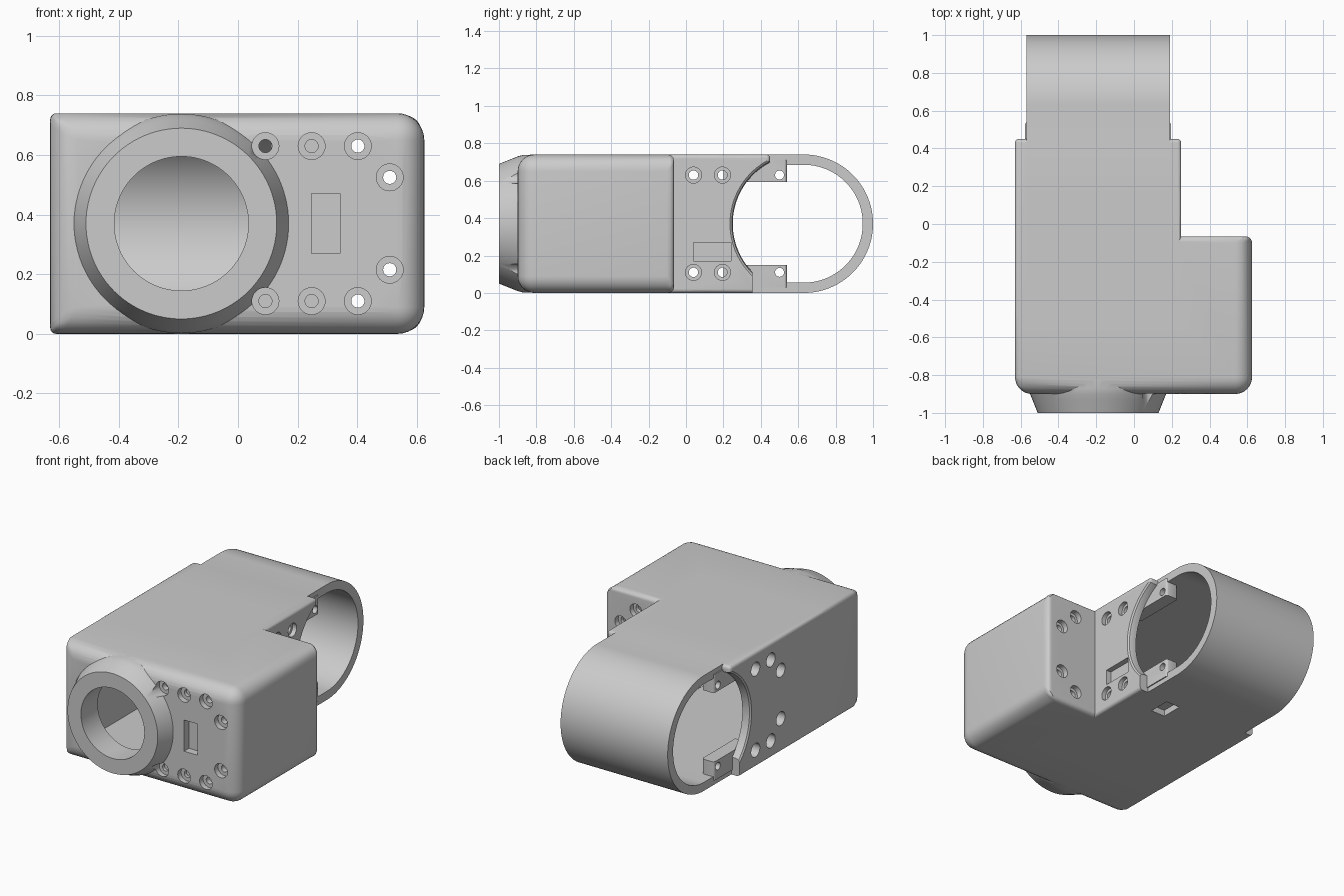
import bpy, bmesh, math
from mathutils import Vector

if "Cube" in bpy.data.objects:
    bpy.data.objects.remove(bpy.data.objects["Cube"])


def make(name, bm):
    bmesh.ops.recalc_face_normals(bm, faces=bm.faces)
    me = bpy.data.meshes.new(name)
    bm.to_mesh(me)
    bm.free()
    ob = bpy.data.objects.new(name, me)
    bpy.context.collection.objects.link(ob)
    return ob


def rings_to_solid(name, rings):
    # skin a list of equal-length loops and cap both ends
    bm = bmesh.new()
    vs = [[bm.verts.new(p) for p in r] for r in rings]
    n = len(vs[0])
    for a, b in zip(vs, vs[1:]):
        for i in range(n):
            bm.faces.new((a[i], a[(i + 1) % n], b[(i + 1) % n], b[i]))
    bm.faces.new(vs[0])
    bm.faces.new(vs[-1])
    return make(name, bm)


def lathe(name, axis, u, z, profile, n=32):
    # profile of (position along axis, radius); u is the other horizontal coordinate
    rings = []
    for t, r in profile:
        ring = []
        for i in range(n):
            a = 2 * math.pi * i / n
            h, v = u + r * math.cos(a), z + r * math.sin(a)
            ring.append((t, h, v) if axis == 'X' else (h, t, v))
        rings.append(ring)
    return rings_to_solid(name, rings)


def box(name, x0, x1, y0, y1, z0, z1):
    return rings_to_solid(name, [[(x0, y0, z), (x1, y0, z), (x1, y1, z), (x0, y1, z)]
                                 for z in (z0, z1)])


def stadium(name, x0, x1, y0, cy, r, n=64):
    # flat start at y0, half-round end centred on cy
    pts = [(y0, CZ - r), (y0 * .5 + cy * .5, CZ - r)]
    pts += [(cy + r * math.cos(a), CZ + r * math.sin(a))
            for a in [math.pi * (i / n - .5) for i in range(n + 1)]]
    pts += [(y0 * .5 + cy * .5, CZ + r), (y0, CZ + r)]
    return rings_to_solid(name, [[(x, y, z) for y, z in pts] for x in (x0, x1)])


def apply_mods(ob):
    dg = bpy.context.evaluated_depsgraph_get()
    me = bpy.data.meshes.new_from_object(ob.evaluated_get(dg))
    ob.modifiers.clear()
    ob.data = me


def boolean(ob, other, op='DIFFERENCE'):
    m = ob.modifiers.new('b', 'BOOLEAN')
    m.operation, m.object, m.solver = op, other, 'EXACT'
    apply_mods(ob)
    bpy.data.objects.remove(other)


def round_edges(ob, weight, width, seg=8):
    # weight(midpoint, direction) gives each edge's share of the bevel width
    bm = bmesh.new()
    bm.from_mesh(ob.data)
    lay = bm.edges.layers.float.new('bevel_weight_edge')
    for e in bm.edges:
        a, b = e.verts
        e[lay] = weight((a.co + b.co) / 2)
    bm.to_mesh(ob.data)
    bm.free()
    m = ob.modifiers.new('r', 'BEVEL')
    m.limit_method, m.width, m.segments = 'WEIGHT', width, seg
    apply_mods(ob)


CZ = .37
ZS = (.11, .63)

# wide front block with soft front and right edges
body = box('housing', -.63, .625, -.9, -.065, 0, .74)


def front_weight(p):
    if p.y < -.89 or (p.x > .6 and -.8 < p.y < -.1):
        return 1
    if p.y > -.1:
        return 0 if p.x < -.6 else .4
    return .22


round_edges(body, front_weight, .09)

# long block whose end becomes the curved side plates
main = box('long_block', -.63, .25, -.5, .45, 0, .74)
round_edges(main, lambda p: 1 if p.y > -.49 else 0, .02, 4)
boolean(body, main, 'UNION')

# rounded arc cut out of the side plates, with blunt lower tips
boolean(body, lathe('arc_cut', 'X', .62, CZ,
                    [(-.66, .40), (-.63, .385), (-.622, .375), (-.605, .37), (.225, .37),
                     (.242, .375), (.25, .385), (.28, .40)], 128))
boolean(body, box('tip_cut', -.7, .3, .355, .5, -.1, .2))

# round-ended sleeve and flared collar
boolean(body, stadium('sleeve', -.57, .19, -.3, .63, .37), 'UNION')
boolean(body, lathe('collar', 'Y', -.19, CZ,
                    [(-1, .32), (-.93, .348), (-.9, .36), (-.87, .368), (-.8, .3695), (-.7, .3695)], 96),
        'UNION')

# hollow inside and front bore
boolean(body, stadium('main_cavity', -.575, .195, -.83, .63, .315))
boolean(body, box('side_cavity', .1, .565, -.829, -.125, .056, .684))
boolean(body, lathe('bore', 'Y', -.19, CZ, [(-1.1, .225), (-.7, .225)], 96))

# screw tabs inside the sleeve opening
for x0, x1 in ((-.577, -.49), (.11, .197)):
    for z0, z1 in ((.03, .15), (.592, .71)):
        tab = box('tab', x0, x1, .2, .54, z0, z1)
        round_edges(tab, lambda p: 1 if p.y > .53 and abs(p.x - (x0 + x1) / 2) > .01 and abs(p.z - CZ) < .3 else 0,
                    .015, 3)
        boolean(body, tab, 'UNION')
for z in ZS:
    boolean(body, lathe('tab_hole', 'X', .5, z, [(-.7, .024), (.3, .024)], 24))

# counterbored screw holes in the front face; the middle ones are blind
for x, dz, through in ((.092, .26, 0), (.247, .26, 0), (.402, .26, 1), (.509, .155, 1)):
    for s in (-1, 1):
        deep = -.78 if through or (s > 0 and x < .1) else -.845
        boolean(body, lathe('front_hole', 'Y', x, CZ + s * dz,
                            [(-1.1, .045), (-.865, .045), (-.865, .022), (deep, .022)]))
        if through:
            boolean(body, lathe('back_hole', 'Y', x, CZ + s * dz,
                                [(-.2, .024), (-.1, .024), (-.1, .042), (.1, .042)]))

# screw holes in the two side plates
for y, dz in ((.04, .26), (.195, .26), (-.06, .155)):
    for s in (-1, 1):
        boolean(body, lathe('left_hole', 'X', y, CZ + s * dz, [(-.7, .044), (-.55, .044)]))
        if y > 0:
            boolean(body, lathe('right_hole', 'X', y, CZ + s * dz,
                                [(.15, .025), (.222, .025), (.222, .043), (.3, .043)]))

# shallow rectangular pockets
for b in ((.247, .342, -1, -.85, .27, .47), (.215, .3, .04, .24, .17, .27),
          (-.07, .03, .2, .34, -.1, .04)):
    boolean(body, box('pocket', *b))

bpy.ops.object.select_all(action='DESELECT')
body.select_set(True)
bpy.context.view_layer.objects.active = body
bpy.ops.object.shade_smooth_by_angle(angle=math.radians(30))
